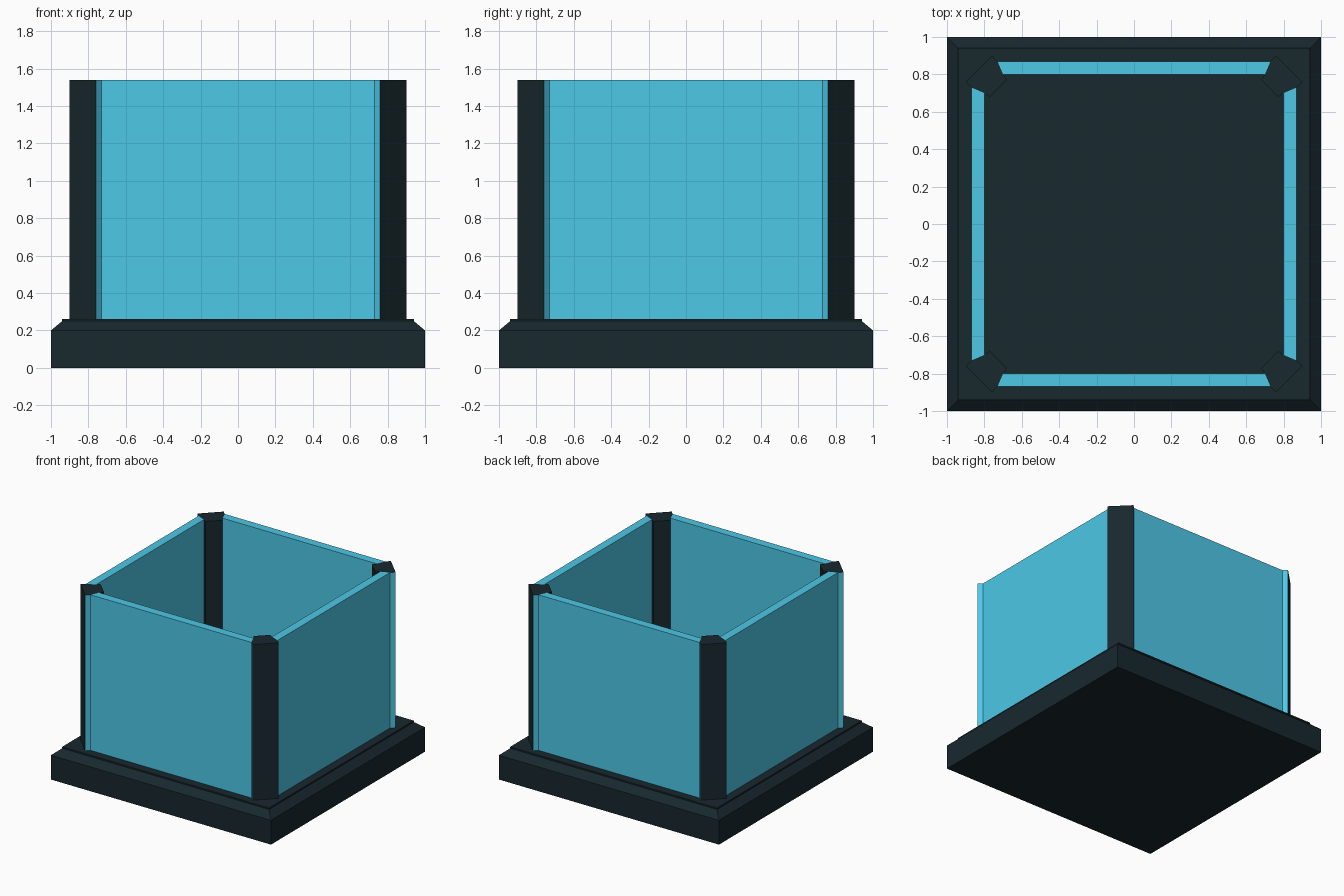
import bpy, bmesh
from math import pi
from mathutils import Matrix

if "Cube" in bpy.data.objects:
    bpy.data.objects.remove(bpy.data.objects["Cube"])


def material(name, color):
    m = bpy.data.materials.new(name)
    m.diffuse_color = color
    m.use_nodes = True
    m.node_tree.nodes["Principled BSDF"].inputs["Base Color"].default_value = m.diffuse_color
    return m


DARK = material("dark_frame", (0.009, 0.021, 0.027, 1))
BLUE = material("blue_glass", (0.075, 0.58, 0.80, 1))


def loft(name, rings, mats, blue_sides=(), turn=0):
    """Join matching (x, y, z) rings into a closed solid, turned about z."""
    bm = bmesh.new()
    loops = [[bm.verts.new(p) for p in ring] for ring in rings]
    n = len(loops[0])
    for low, high in zip(loops, loops[1:]):
        for i in range(n):
            j = (i + 1) % n
            f = bm.faces.new((low[i], low[j], high[j], high[i]))
            f.material_index = 1 if i in blue_sides else 0
    bm.faces.new(loops[0][::-1])
    bm.faces.new(loops[-1])
    bmesh.ops.recalc_face_normals(bm, faces=bm.faces)
    bm.transform(Matrix.Rotation(turn, 4, 'Z'))
    me = bpy.data.meshes.new(name)
    bm.to_mesh(me)
    bm.free()
    for m in mats:
        me.materials.append(m)
    ob = bpy.data.objects.new(name, me)
    bpy.context.collection.objects.link(ob)
    return ob


def at(points, z):
    return [(x, y, z) for x, y in points]


def square(h):
    return [(-h, -h), (h, -h), (h, h), (-h, h)]


FLOOR, TOP = 0.262, 1.54

# Base plinth with sloped shoulder and thin lip
loft("base", [at(square(h), z) for h, z in
              ((1, 0), (1, 0.2), (0.94, 0.25), (0.94, FLOOR))], [DARK])

# Corner post section, symmetric about its diagonal
half = [(0.68, 0.77), (0.70, 0.80), (0.73, 0.87), (0.76, 0.90)]
post = half + [(y, x) for x, y in reversed(half)]

# Wall panel section, ends slanted to meet the posts
panel = [(-0.73, -0.87), (0.73, -0.87), (0.70, -0.80), (-0.70, -0.80)]

for k, side in enumerate(("front", "right", "back", "left")):
    loft(f"{side}_panel", [at(panel, FLOOR), at(panel, TOP)], [BLUE], turn=k * pi / 2)
    # Posts carry a narrow blue strip beside each panel
    loft(f"corner_post_{k + 1}", [at(post, FLOOR), at(post, TOP)],
         [DARK, BLUE], blue_sides=(2, 4), turn=k * pi / 2)
